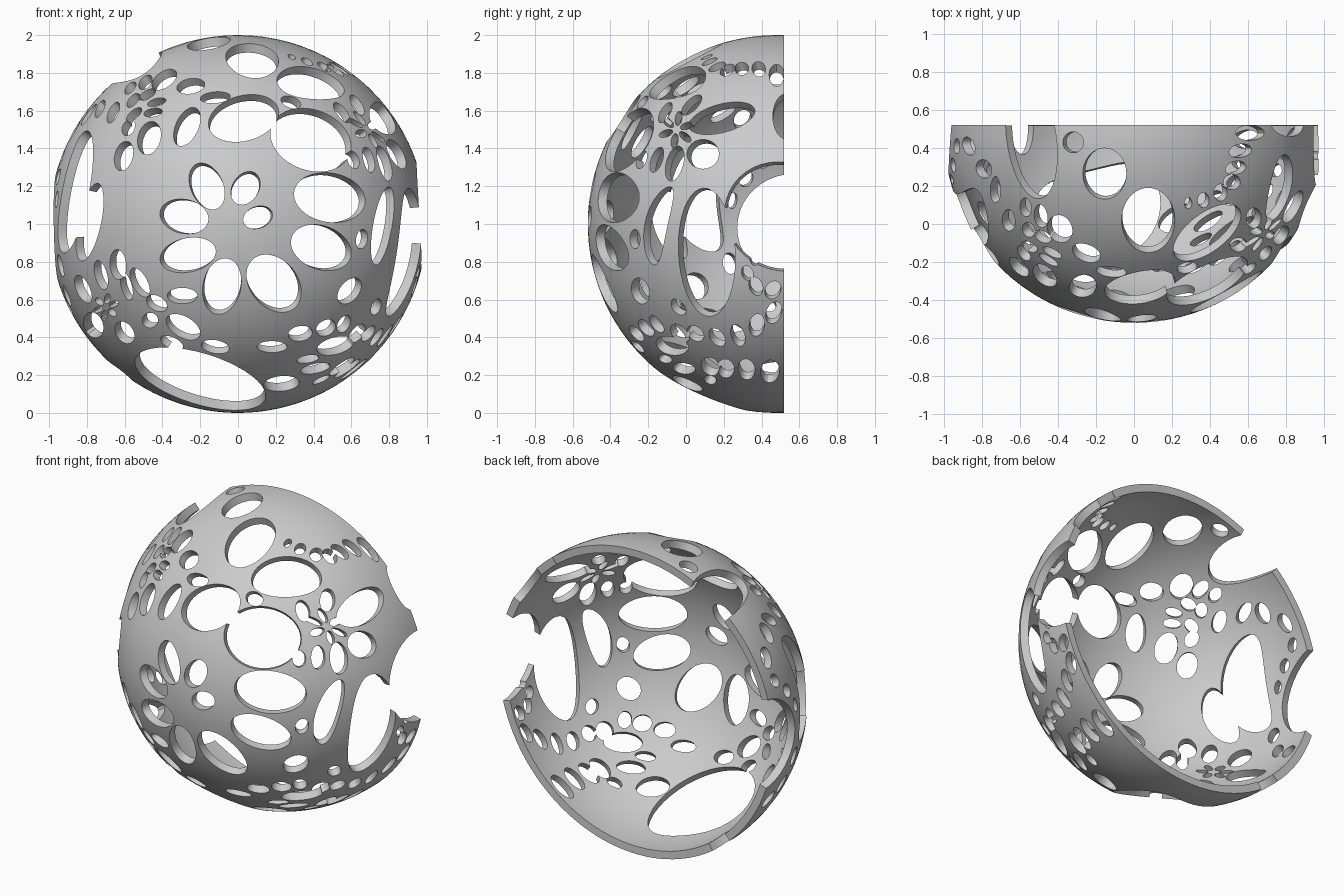
import bpy, bmesh, math
from mathutils import Vector
from mathutils.geometry import delaunay_2d_cdt

CENTRE = Vector((0, 0.48, 1))
CUT = 0.04          # the shell stops this far behind its middle
INNER = 0.95        # inner radius
holes = []


def flatten(d):
    """Sphere direction to a flat map centred on the front."""
    return Vector((d.x, d.z)) / (1 - d.y)


def unflatten(p):
    r = p[0] ** 2 + p[1] ** 2
    return Vector((2 * p[0], r - 1, 2 * p[1])) / (1 + r)


def project(view, u, v):
    """Drop a point of a flat view on to the unit sphere."""
    p = u if view in ("front", "top") else u - 0.48
    q = v - 0.48 if view == "top" else v - 1
    r = math.hypot(p, q)
    if r > 0.995:
        p, q = p * 0.995 / r, q * 0.995 / r
    d = math.sqrt(1 - p * p - q * q)
    return Vector({"front": (p, -d, q), "top": (p, q, d),
                   "right": (d, p, q), "left": (-d, p, q)}[view])


def hole(view, u, v, a, b, angle=0):
    """Elliptical hole as it appears in one view."""
    n = 40 if a > 0.12 else 24
    c, s = math.cos(math.radians(angle)), math.sin(math.radians(angle))
    ring = []
    for i in range(n):
        t = math.tau * i / n
        x, y = a * math.cos(t), b * math.sin(t)
        ring.append(flatten(project(view, u + x * c - y * s, v + x * s + y * c)))
    holes.append(ring)


def flower(view, u, v, r, n, a, b, start=0):
    for i in range(n):
        t = start + 360 * i / n
        hole(view, u + r * math.cos(math.radians(t)),
             v + r * math.sin(math.radians(t)), a, b, t)


# large petals spiralling out from the front
for h in [(-.165, 1.2, .13, .085, 115), (.04, 1.19, .095, .07, 58), (.105, 1.035, .08, .058, 20),
          (-.285, 1.04, .13, .09, 168), (-.265, .835, .15, .09, 12), (-.085, .67, .15, .10, 78),
          (.19, .685, .17, .125, 130), (.44, .875, .165, .115, 160), (.485, 1.14, .19, .13, 170),
          (.385, 1.445, .22, .16, 160), (.03, 1.56, .19, .12, 15), (-.27, 1.515, .11, .06, 65),
          (-.47, 1.455, .09, .06, 75), (-.605, 1.36, .08, .048, 75), (.28, 1.645, .055, .03, -20),
          (-.12, 1.67, .08, .03, 5), (-.25, 1.73, .075, .04, 10)]:
    hole("front", *h)

# upper left cluster
for h in [(-.39, 1.765, .075, .042, 35), (-.49, 1.75, .045, .028, 50), (-.57, 1.72, .04, .02, 50),
          (-.48, 1.685, .05, .022, 30), (-.43, 1.645, .05, .02, 15), (-.45, 1.59, .05, .022, 10),
          (-.555, 1.655, .045, .022, 50), (-.55, 1.58, .05, .022, 40), (-.66, 1.59, .06, .025, 65),
          (-.73, 1.61, .05, .018, 65), (-.58, 1.51, .045, .032, 65)]:
    hole("front", *h)

# long slots on the left
hole("front", -.86, 1.17, .33, .07, 79)
hole("front", -.785, 1.01, .21, .06, 78)

# lower left cluster
for h in [(-.635, .785, .08, .043, 95), (-.725, .73, .08, .032, 105), (-.82, .655, .08, .035, 115),
          (-.59, .67, .075, .028, 105), (-.52, .69, .085, .04, 118), (-.765, .465, .07, .05, 110),
          (-.6, .425, .065, .045, 125), (-.465, .49, .042, .04), (-.43, .58, .06, .038, 150),
          (-.295, .62, .08, .042), (-.29, .455, .10, .055, 150), (-.12, .35, .075, .035, 170),
          (-.35, .37, .065, .03, 155)]:
    hole("front", *h)
flower("front", -.7, .56, .045, 6, .026, .015, 20)

# bottom opening and lower right cluster
hole("front", -.2, .18, .36, .135, -17)
for h in [(.18, .35, .08, .03), (.33, .42, .065, .04, 10), (.465, .45, .055, .04, 30),
          (.56, .47, .05, .03, 60), (.59, .645, .08, .05, 50), (.515, .355, .10, .045, 15),
          (.63, .42, .06, .03, 50), (.37, .285, .06, .02, 10), (.23, .155, .095, .04, 5),
          (.41, .235, .08, .025, 12), (.55, .245, .08, .018, 35), (.44, .175, .05, .012, 25),
          (.655, .92, .052, .03, 80), (.765, .99, .21, .05, 80)]:
    hole("front", *h)

# right side: slot, flower and lower rows
hole("right", .11, .85, .34, .15, 93)
for h in [(.09, 1.37, .085, .078), (-.06, 1.32, .095, .045, 75), (-.155, 1.34, .07, .03, 70),
          (-.235, 1.34, .05, .025, 70), (.19, 1.56, .18, .075, 15), (.03, 1.63, .07, .03, 45),
          (-.11, 1.59, .06, .025, 60)]:
    hole("right", *h)
flower("right", -.05, 1.5, .06, 6, .038, .018, 20)
for h in [(.37, .83, .05, .032, 80), (.325, .74, .04, .03, 110), (.37, .67, .05, .035, 110),
          (.46, .65, .05, .04, 60), (.48, .82, .05, .035, 80), (-.04, .56, .05, .03, 130),
          (.05, .42, .05, .035, 140), (.165, .4, .055, .035, 130), (.275, .41, .06, .035, 110),
          (.375, .465, .06, .04, 80), (.465, .53, .06, .04, 70), (.21, .235, .05, .045, 110),
          (.32, .23, .055, .045, 100), (.445, .22, .06, .05, 80)]:
    hole("right", *h)

# top openings and the growing chain
for h in [(.075, .02, .14, .17), (-.155, .265, .115, .135), (-.32, .43, .055, .055),
          (.385, -.045, .21, .10, 37), (.285, .11, .02, .03), (.365, .125, .03, .04),
          (.455, .165, .035, .045), (.515, .22, .045, .04), (.535, .295, .055, .035, 15),
          (.56, .385, .06, .035, 10), (.61, .48, .075, .04),
          (-.87, .41, .03, .05, 20), (-.79, .29, .04, .05, 20)]:
    hole("top", *h)

# small chain on the left
for h in [(.41, 1.35, .045, .035, 45), (.31, 1.25, .045, .035, 60), (.235, 1.13, .045, .024, 80),
          (.22, .78, .06, .04, 100), (.3, .62, .06, .04, 120), (.42, .56, .06, .045, 150)]:
    hole("left", *h)

# openings that run through the cut rim
hole("right", .51, 1.04, .31, .285, -25)
hole("right", .53, 1.57, .07, .12)
hole("left", .58, .98, .32, .3)
hole("top", -.54, .45, .13, .32, 8)
hole("left", .5, .22, .14, .05)


def inside(p, ring):
    hit = False
    for a, b in zip(ring, ring[1:] + ring[:1]):
        if (a.y > p.y) != (b.y > p.y) and p.x < a.x + (p.y - a.y) * (b.x - a.x) / (b.y - a.y):
            hit = not hit
    return hit


boxes = [(min(p.x for p in r), max(p.x for p in r), min(p.y for p in r), max(p.y for p in r), r)
         for r in holes]


def in_hole(p):
    return any(x0 < p.x < x1 and y0 < p.y < y1 and inside(p, r) for x0, x1, y0, y1, r in boxes)


# flat map: rim circle, hole outlines and evenly spread fill points
rim_y = math.sqrt(1 - CUT * CUT)
rim = [flatten(Vector((rim_y * math.cos(math.tau * i / 160), CUT, rim_y * math.sin(math.tau * i / 160))))
       for i in range(160)]
rim_r = rim[0].length
points, edges = [], []
for ring in holes + [rim]:
    k, n = len(points), len(ring)
    points += ring
    edges += [(k + i, k + (i + 1) % n) for i in range(n)]
for i in range(3000):
    y = -1 + (CUT + 0.985) * (i + 0.5) / 3000
    s, t = math.sqrt(1 - y * y), i * 2.399963
    p = flatten(Vector((s * math.cos(t), y, s * math.sin(t))))
    if not in_hole(p):
        points.append(p)
flat, _, tris, *_ = delaunay_2d_cdt(points, edges, [], 0, 1e-5)

# keep the solid triangles, wrap them on the sphere and give them thickness
keep = []
for f in tris:
    mid = (flat[f[0]] + flat[f[1]] + flat[f[2]]) / 3
    if mid.length < rim_r * 0.9999 and not in_hole(mid):
        keep.append(tuple(f))
bm = bmesh.new()
used = sorted({i for f in keep for i in f})
outer = {i: bm.verts.new(CENTRE + unflatten(flat[i])) for i in used}
inner = {i: bm.verts.new(CENTRE + unflatten(flat[i]) * INNER) for i in used}
sides = {(f[k], f[(k + 1) % 3]) for f in keep for k in range(3)}
for a, b, c in keep:
    bm.faces.new((outer[a], outer[b], outer[c]))
    bm.faces.new((inner[c], inner[b], inner[a]))
for a, b in sides:
    if (b, a) not in sides:
        bm.faces.new((outer[b], outer[a], inner[a], inner[b]))
mesh = bpy.data.meshes.new("pierced_shell")
bm.to_mesh(mesh)
bm.free()
shell = bpy.data.objects.new("pierced_shell", mesh)
bpy.context.collection.objects.link(shell)
bpy.context.view_layer.objects.active = shell
shell.select_set(True)
bpy.ops.object.shade_smooth_by_angle(angle=math.radians(30))
